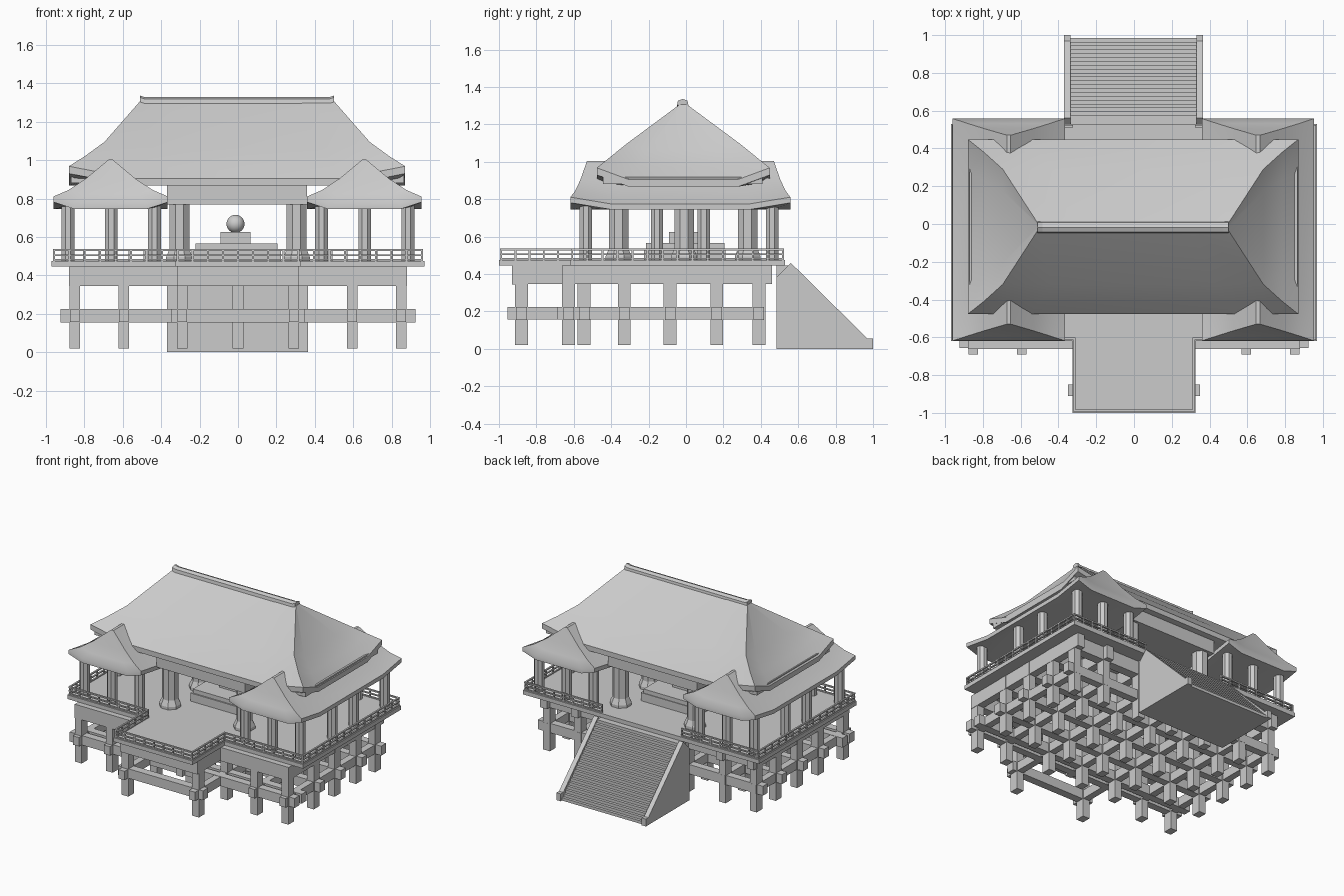
import bpy, bmesh, math
from mathutils import Vector

if "Cube" in bpy.data.objects:
    bpy.data.objects.remove(bpy.data.objects["Cube"])


def finish(bm, name, smooth=False):
    bmesh.ops.recalc_face_normals(bm, faces=bm.faces[:])
    me = bpy.data.meshes.new(name)
    bm.to_mesh(me)
    bm.free()
    ob = bpy.data.objects.new(name, me)
    bpy.context.collection.objects.link(ob)
    if smooth:
        bpy.ops.object.select_all(action='DESELECT')
        bpy.context.view_layer.objects.active = ob
        ob.select_set(True)
        bpy.ops.object.shade_smooth_by_angle(angle=math.radians(30))
    return ob


def add_box(bm, x0, x1, y0, y1, z0, z1):
    vs = bmesh.ops.create_cube(bm, size=1)['verts']
    for v in vs:
        v.co = ((x0 + x1) / 2 + v.co.x * (x1 - x0),
                (y0 + y1) / 2 + v.co.y * (y1 - y0),
                (z0 + z1) / 2 + v.co.z * (z1 - z0))


def boxes(name, *items):
    bm = bmesh.new()
    for it in items:
        add_box(bm, *it)
    return finish(bm, name)


def loft(bm, rings):
    """Skin a stack of equal-length point rings and cap both ends."""
    rows = [[bm.verts.new(p) for p in r] for r in rings]
    n = len(rows[0])
    for a, b in zip(rows, rows[1:]):
        for i in range(n):
            j = (i + 1) % n
            bm.faces.new((a[i], a[j], b[j], b[i]))
    bm.faces.new(rows[0])
    bm.faces.new(rows[-1])


def roof(name, cx, cy, levels, thick):
    """Hipped roof with lifted corners; levels are (half x, half y, z, corner lift)."""
    k = 0.63
    plan = [(-1, -1), (-k, -1), (k, -1), (1, -1), (1, -k), (1, k),
            (1, 1), (k, 1), (-k, 1), (-1, 1), (-1, k), (-1, -k)]

    def ring(hx, hy, z, lift):
        return [(cx + hx * u, cy + hy * v, z + (lift if abs(u) == abs(v) else 0)) for u, v in plan]
    rings = [ring(*l) for l in levels]
    hx, hy, z, lift = levels[-1]
    rings.append(ring(hx, hy, z - thick, lift))
    rings.append(ring(hx - 0.06, hy - 0.06, z - thick, lift * 0.3))
    bm = bmesh.new()
    loft(bm, rings)
    return finish(bm, name, True)


def columns(name, spots, profile):
    """Octagonal columns from a (radius, z) profile."""
    bm = bmesh.new()
    for x, y in spots:
        loft(bm, [[(x + r * math.cos(math.pi / 8 + i * math.pi / 4),
                    y + r * math.sin(math.pi / 8 + i * math.pi / 4), z) for i in range(8)]
                  for r, z in profile])
    return finish(bm, name)


# Stilts and crossing beams under the deck
XS = [-.85, -.595, -.29, 0, .29, .595, .85]
YS = [-.33, -.085, .165, .39]
piles = []
for x in XS:
    first = [-.628] if abs(x) > .4 else [-.545]
    if abs(abs(x) - .29) < .01:
        first.append(-.88)
    piles += [(x, y) for y in first + YS]
boxes("stilts", *[(x - .028, x + .028, y - .034, y + .034, .02, .36) for x, y in piles])
tie, top = [], []
for y in [-.628, -.545] + YS:
    tie.append((-.925, .925, y - .028, y + .028, .155, .225))
    if y != -.545:
        top.append((-.88, .88, y - .034, y + .034, .345, .446))
tie.append((-.35, .35, -.91, -.85, .155, .225))
top.append((-.31, .31, -.93, -.86, .345, .446))
for x in XS:
    y0 = -.955 if abs(abs(x) - .29) < .01 else -.70
    tie.append((x - .025, x + .025, y0 if y0 < -.9 else -.69, .425, .157, .223))
    top.append((x - .028, x + .028, -.93 if y0 < -.9 else -.66, .46, .347, .446))
boxes("tie_beams", *tie)
boxes("deck_beams", *top)

# Deck with projecting front stage
boxes("deck", (-.97, .97, -.62, .53, .445, .475), (-.325, .325, -1, -.62, .445, .475))

# Railing runs around the deck edge
bm = bmesh.new()
w = .006


def rail(x0, y0, x1, y1):
    for z, h in ((.532, .005), (.505, .004), (.481, .004)):
        add_box(bm, min(x0, x1) - w, max(x0, x1) + w, min(y0, y1) - w, max(y0, y1) + w, z - h, z + h)
    a, b = Vector((x0, y0)), Vector((x1, y1))
    n = max(1, round((b - a).length / .078))
    for i in range(n + 1):
        p = a.lerp(b, i / n)
        add_box(bm, p.x - w * .8, p.x + w * .8, p.y - w * .8, p.y + w * .8, .475, .53)


rail(-.315, -.988, .315, -.988)
for s in (-1, 1):
    rail(s * .315, -.988, s * .315, -.608)
    rail(s * .315, -.608, s * .958, -.608)
    rail(s * .958, -.608, s * .958, .518)
    rail(s * .958, .518, s * .33, .518)
finish(bm, "railing")

# Back staircase: two sloping cheeks and stepped flight
bm = bmesh.new()
cheek = [(.485, 0), (1, 0), (1, .055), (.97, .055), (.56, .46), (.485, .385)]
for x0, x1 in ((-.37, -.335), (.33, .365)):
    loft(bm, [[(x, y, z) for y, z in cheek] for x in (x0, x1)])
finish(bm, "stair_cheeks")
N = 21
pts = [(.485, 0), (.985, 0)]
for i in range(N):
    z = .445 * (i + 1) / N
    pts += [(.985 - i * .0205, z), (.985 - (i + 1) * .0205, z)]
pts.append((.485, .445))
bm = bmesh.new()
loft(bm, [[(x, y, z) for y, z in pts] for x in (-.335, .33)])
finish(bm, "stair_steps")

# Columns of the two side wings and the tall hall
wing_spots = [(s * x, y) for s in (-1, 1) for x, ys in
              ((.885, (-.535, -.155, .095, .46)), (.66, (-.535, .46)), (.435, (-.535, .46))) for y in ys]
columns("wing_columns", wing_spots, [(.036, .475), (.036, .77)])
columns("hall_columns", [(s * .305, y) for s in (-1, 1) for y in (-.36, -.01, .33)],
        [(.075, .475), (.075, .495), (.056, .535), (.056, .79)])

# Altar with ball
boxes("altar", (-.235, .225, -.225, .21, .475, .535), (-.22, .205, -.215, .205, .535, .565),
      (-.09, .065, -.09, .065, .565, .625))
bm = bmesh.new()
bmesh.ops.create_uvsphere(bm, u_segments=24, v_segments=16, radius=.047)
ball = finish(bm, "altar_ball", True)
ball.location = (-.013, -.013, .668)

# Roofs
WY, MY = -.03, -.0145
for s, side in ((-1, "left"), (1, "right")):
    roof(side + "_wing_roof", s * .66 - .003, WY,
         [(.01, .5, 1.003, 0), (.13, .535, .895, .008), (.22, .563, .822, .022), (.297, .588, .775, .036)], .03)
roof("main_roof", -.005, MY,
     [(.5, .012, 1.312, 0), (.69, .305, 1.06, .035), (.79, .395, .972, .05), (.875, .4625, .905, .063)], .038)
boxes("roof_frame", (-.87, .865, -.445, .41, .882, .92), (-.37, .36, -.43, .40, .77, .89))

# Ridge cap with raised ends
bm = bmesh.new()
sec = [(-.03, 1.295), (.03, 1.295), (.026, 1.318), (0, 1.328), (-.026, 1.318)]
loft(bm, [[(x, MY - .003 + y, z + dz) for y, z in sec]
          for x, dz in ((-.51, .008), (-.485, 0), (.475, 0), (.5, .008))])
finish(bm, "ridge_cap")
